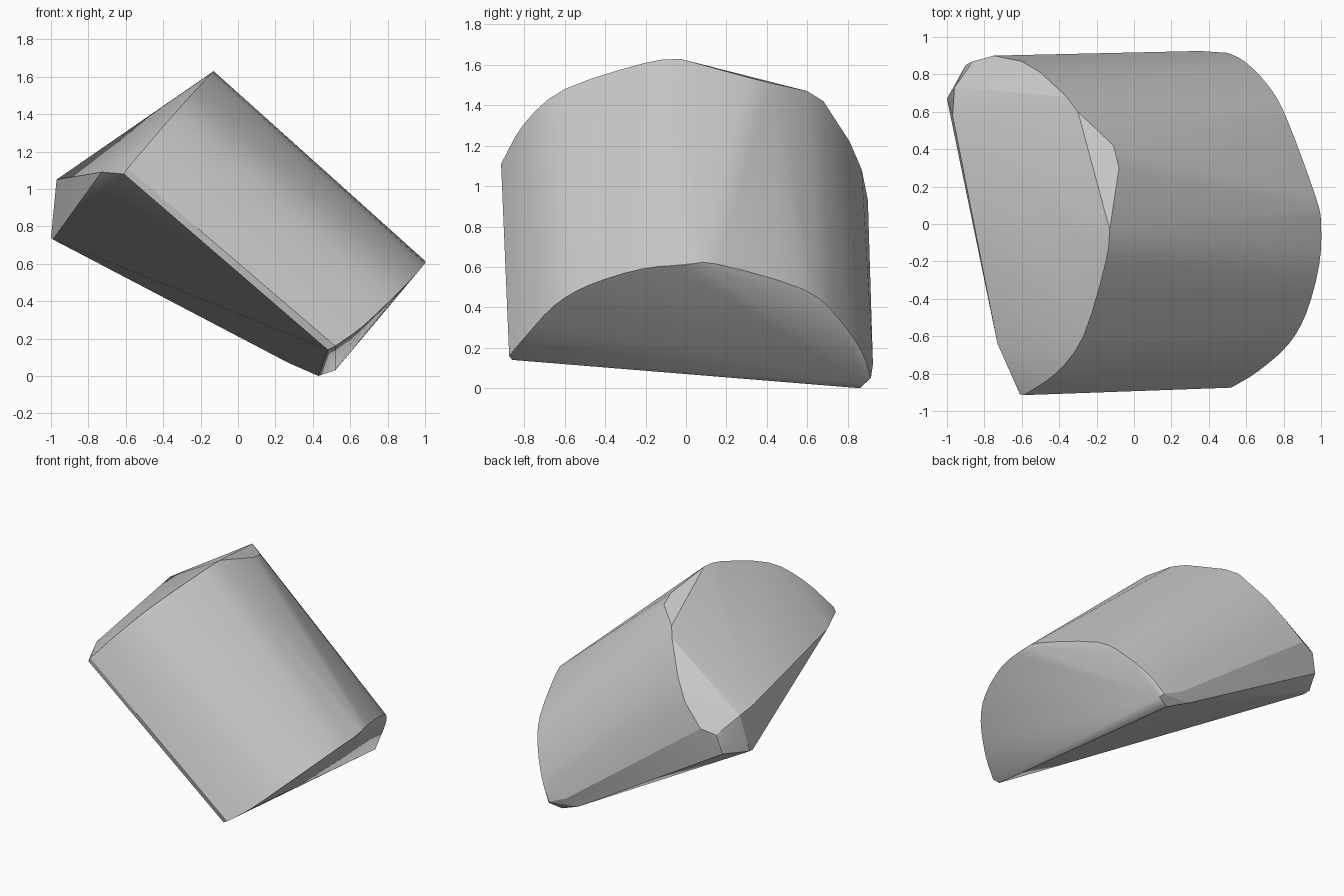
import bpy, bmesh, math
from mathutils import Vector

if "Cube" in bpy.data.objects:
    bpy.data.objects.remove(bpy.data.objects["Cube"])


def spline(points, steps=3):
    """Round a rim by passing a smooth curve through its points."""
    p = [Vector(q) for q in points]
    p = [2 * p[0] - p[1]] + p + [2 * p[-1] - p[-2]]
    out = []
    for a, b, c, d in zip(p, p[1:], p[2:], p[3:]):
        for i in range(steps):
            t = i / steps
            out.append(0.5 * (2 * b + (c - a) * t + (2 * a - 5 * b + 4 * c - d) * t**2
                              + (3 * b - a - 3 * c + d) * t**3))
    return out + [p[-2]]


# Arched rim of the raised end
upper_rim = [(-0.59, -0.915, 1.11), (-0.42, -0.80, 1.31), (-0.27, -0.60, 1.48),
             (-0.15, -0.20, 1.61), (-0.13, -0.03, 1.63)]
upper_back = [(-0.08, 0.30, 1.54), (-0.11, 0.42, 1.51), (-0.30, 0.60, 1.47),
              (-0.36, 0.68, 1.42), (-0.50, 0.81, 1.22), (-0.60, 0.87, 1.08),
              (-0.75, 0.90, 0.93)]

# Arched rim of the lowered end
lower_rim = [(0.52, -0.875, 0.16), (0.66, -0.79, 0.26), (0.82, -0.65, 0.41),
             (0.92, -0.48, 0.51), (0.99, -0.22, 0.59), (1.00, 0.00, 0.61),
             (0.97, 0.15, 0.615), (0.81, 0.58, 0.49), (0.71, 0.75, 0.35),
             (0.59, 0.87, 0.18), (0.50, 0.915, 0.05)]

# Slanted flat base and the projecting corner of the raised end
base = [(0.48, -0.86, 0.14), (0.43, 0.86, 0.0), (0.52, 0.89, 0.03),
        (0.27, 0.90, 0.07), (0.35, 0.925, 0.12),
        (-1.00, 0.67, 0.74), (-0.99, 0.62, 0.73), (-0.90, 0.85, 0.76),
        (-0.97, 0.58, 1.05), (-0.96, 0.73, 1.02), (-0.86, 0.87, 0.90),
        (-0.73, -0.64, 1.09), (-0.61, -0.91, 1.08)]

bm = bmesh.new()
for co in spline(upper_rim) + [Vector(c) for c in upper_back + base] + spline(lower_rim):
    bm.verts.new(co)
hull = bmesh.ops.convex_hull(bm, input=bm.verts)
loose = {e for e in hull["geom_interior"] + hull["geom_unused"]
         if isinstance(e, bmesh.types.BMVert)}
bmesh.ops.delete(bm, geom=list(loose), context='VERTS')
bmesh.ops.recalc_face_normals(bm, faces=bm.faces)

mesh = bpy.data.meshes.new("half_round_block")
bm.to_mesh(mesh)
bm.free()
block = bpy.data.objects.new("half_round_block", mesh)
bpy.context.collection.objects.link(block)

# Soft shading along the arch, crisp rims
bpy.context.view_layer.objects.active = block
block.select_set(True)
bpy.ops.object.shade_smooth_by_angle(angle=math.radians(20))
